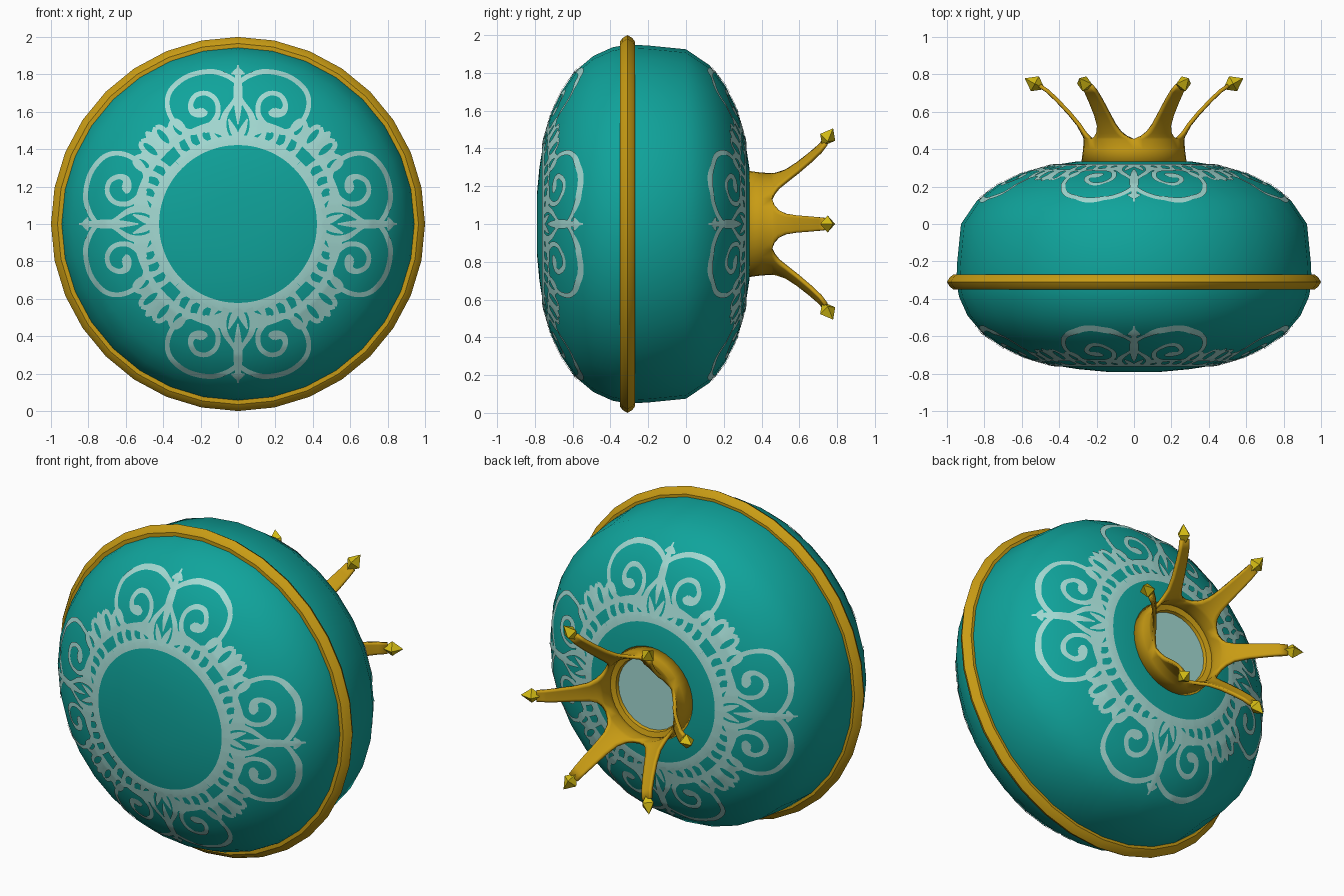
import bpy, bmesh, math
from mathutils import Vector
from mathutils.bvhtree import BVHTree

if "Cube" in bpy.data.objects:
    bpy.data.objects.remove(bpy.data.objects["Cube"])

CZ = 1.0  # height of the turning axis (runs along y)


def material(name, rgb):
    m = bpy.data.materials.new(name)
    m.diffuse_color = (*rgb, 1)
    m.use_nodes = True
    m.node_tree.nodes["Principled BSDF"].inputs["Base Color"].default_value = m.diffuse_color
    return m


TEAL = material("teal enamel", (0.005, 0.37, 0.33))
PALE = material("pale mint", (0.37, 0.70, 0.65))
GOLD = material("gold", (0.58, 0.33, 0.007))
YELLOW = material("yellow gold", (0.66, 0.50, 0.007))


def finish(name, bm, mat, smooth=None, normals=True):
    bmesh.ops.remove_doubles(bm, verts=bm.verts, dist=0.0002)
    if normals:
        bmesh.ops.recalc_face_normals(bm, faces=bm.faces)
    me = bpy.data.meshes.new(name)
    bm.to_mesh(me)
    bm.free()
    me.materials.append(mat)
    ob = bpy.data.objects.new(name, me)
    bpy.context.collection.objects.link(ob)
    if smooth:
        bpy.ops.object.select_all(action='DESELECT')
        ob.select_set(True)
        bpy.context.view_layer.objects.active = ob
        bpy.ops.object.shade_smooth_by_angle(angle=math.radians(smooth))
    return ob


def polar(r, a, y):
    return Vector((r * math.cos(a), y, CZ + r * math.sin(a)))


def lathe(profile, n=32, closed=False):
    """Turn (radius, y) points around the y axis."""
    bm = bmesh.new()
    rings = [[bm.verts.new(polar(r, math.tau * i / n, y)) for i in range(n)] for r, y in profile]
    pairs = list(zip(rings, rings[1:])) + ([(rings[-1], rings[0])] if closed else [])
    for p, q in pairs:
        for i in range(n):
            j = (i + 1) % n
            bm.faces.new((p[i], p[j], q[j], q[i]))
    if not closed:
        bm.faces.new(rings[0])
        bm.faces.new(rings[-1])
    return bm


# Round flattened body
body_profile = [(.15, -.79), (.3, -.776), (.45, -.752), (.58, -.715), (.7, -.66), (.81, -.585),
                (.89, -.49), (.935, -.39), (.95, -.31), (.945, -.2), (.925, 0), (.84, .125),
                (.73, .21), (.6, .27), (.45, .312), (.3, .335), (.15, .338)]
bm = lathe(body_profile)
bmesh.ops.recalc_face_normals(bm, faces=bm.faces)
surface = BVHTree.FromBMesh(bm)
finish("body", bm, TEAL, 40)

# Gold rim band around the body
finish("rim_band", lathe([(.93, -.35), (.965, -.35), (.985, -.335), (1.0, -.31),
                          (.985, -.285), (.965, -.27), (.93, -.27)], closed=True), GOLD, 25)


# Filigree ornament: flat strokes laid onto the body, front and back
def smooth_path(pts, steps=6):
    """Catmull-Rom curve through points of (u, v, half width)."""
    p = [Vector(q) for q in pts]
    p = [2 * p[0] - p[1]] + p + [2 * p[-1] - p[-2]]
    out = []
    for a, b, c, d in zip(p, p[1:], p[2:], p[3:]):
        for k in range(steps):
            t = k / steps
            out.append(0.5 * (2 * b + (c - a) * t + (2 * a - 5 * b + 4 * c - d) * t * t
                              + (3 * b - a - 3 * c + d) * t ** 3))
    return out + [p[-2]]


def clock(r, deg, w):
    a = math.radians(deg)
    return (r * math.sin(a), r * math.cos(a), w)


def oval(r, deg, half_len, half_wid, w):
    c, a = Vector(clock(r, deg, 0)), math.radians(deg)
    out, side = Vector((math.sin(a), math.cos(a), 0)), Vector((math.cos(a), -math.sin(a), 0))
    return [c + out * half_len * math.cos(t) + side * half_wid * math.sin(t) + Vector((0, 0, w))
            for t in [math.tau * k / 8 for k in range(9)]]


sector = [
    # large scroll
    [(0, .75, .012), (.06, .79, .013), (.15, .812, .013), (.27, .785, .013), (.36, .71, .013),
     (.375, .62, .013), (.33, .53, .014), (.25, .49, .015), (.165, .515, .015), (.11, .58, .014),
     (.115, .655, .013), (.165, .695, .013), (.225, .685, .013), (.253, .635, .014),
     (.235, .595, .02), (.19, .595, .026), (.175, .61, .015)],
    # inner ring and second ring
    [clock(.447, d, .026) for d in range(0, 46, 5)],
    [clock(.55, d, .014) for d in range(9, 46, 6)],
    # leaves at the foot of the motif
    [(.0, .45, .012), (.025, .5, .018), (.05, .56, .004)],
    [(.06, .45, .02), (.08, .51, .02), (.07, .58, .016), (.02, .66, .01), (0, .72, .008)],
    [(.08, .5, .03), (.13, .51, .025), (.18, .5, .014)],
    # looped chain towards the diagonal
    oval(.615, 40.5, .062, .030, .013),
    oval(.600, 32.5, .050, .030, .013),
    [clock(.55, 37, .012), clock(.60, 36.5, .016), clock(.64, 36.5, .012)],
    [clock(.54, 45, .022), clock(.60, 45, .02), clock(.66, 45, .024), clock(.695, 45, .006)],
]
sector += [[clock(.46, d, .022), clock(.50, d + 1, .013), clock(.55, d, .02)] for d in (15, 22.5, 30, 37.5)]
axis = [
    [(0, .53, .003), (0, .60, .016), (0, .68, .024), (0, .76, .02), (0, .845, .004)],
    [(-.035, .80, .004), (0, .81, .018), (.035, .80, .004)],
]


def stroke(bm, pts, turn, mirror, side):
    path = smooth_path(pts)
    rows = []
    for i, p in enumerate(path):
        t = path[min(i + 1, len(path) - 1)] - path[max(i - 1, 0)]
        n = Vector((-t.y, t.x)).normalized() * max(p.z, .001)
        row = []
        for s in (-1, 0, 1):
            u, v = (p.x + n.x * s) * mirror, p.y + n.y * s
            for _ in range(turn):
                u, v = v, -u
            hit, nor, _, _ = surface.ray_cast(Vector((u, side * 3, CZ + v)), Vector((0, -side, 0)))
            row.append(bm.verts.new(hit + nor * .005))
        rows.append(row)
    for a, b in zip(rows, rows[1:]):
        for k in (0, 1):
            f = bm.faces.new((a[k], a[k + 1], b[k + 1], b[k]))
            f.normal_update()
            if f.normal.y * side < 0:
                f.normal_flip()


for side, label in ((-1, "front"), (1, "back")):
    bm = bmesh.new()
    for turn in range(4):
        for pts in axis:
            stroke(bm, pts, turn, 1, side)
        for mirror in (1, -1):
            for pts in sector:
                stroke(bm, pts, turn, mirror, side)
    me = bpy.data.meshes.new(label + "_filigree")
    bm.to_mesh(me)
    bm.free()
    me.materials.append(PALE)
    me.shade_smooth()
    bpy.context.collection.objects.link(bpy.data.objects.new(label + "_filigree", me))

# Crown-shaped neck: six curved prongs (y, radius, half angle in degrees)
rows = [(.325, .272, 30), (.40, .262, 30), (.455, .26, 30), (.468, .263, 22), (.49, .275, 15.5),
        (.53, .297, 10.5), (.59, .345, 7.5), (.66, .41, 5.6), (.71, .462, 4.4), (.74, .505, 3.6)]
bm = bmesh.new()
for k in range(6):
    grid = [[bm.verts.new(polar(r, math.radians(60 * k + h * s / 3), y)) for s in range(-3, 4)]
            for y, r, h in rows]
    for a, b in zip(grid, grid[1:]):
        for i in range(6):
            bm.faces.new((a[i], a[i + 1], b[i + 1], b[i]))
crown = finish("crown", bm, GOLD, 40)
sol = crown.modifiers.new("thickness", 'SOLIDIFY')
sol.thickness, sol.offset = .02, 0

# Collar and pale disc inside the crown
finish("crown_collar", lathe([(.26, .33), (.26, .375), (.225, .365), (.215, .33)], 24, True), GOLD, 30)
finish("neck_disc", lathe([(.22, .335), (.22, .346)], 24), PALE)

# Faceted diamond tips on the prongs
bm = bmesh.new()
for k in range(6):
    a = math.radians(60 * k)
    out = Vector((math.cos(a), 0, math.sin(a)))
    tang = Vector((-math.sin(a), 0, math.cos(a)))
    along = (out * .85 + Vector((0, .45, 0))).normalized()
    c = polar(.53, a, .75)
    cross = along.cross(tang)
    belt = [bm.verts.new(c + d * .045) for d in (tang, cross, -tang, -cross)]
    for tip in (bm.verts.new(c + along * .062), bm.verts.new(c - along * .062)):
        for i in range(4):
            bm.faces.new((belt[i], belt[(i + 1) % 4], tip))
finish("crown_tips", bm, YELLOW)
